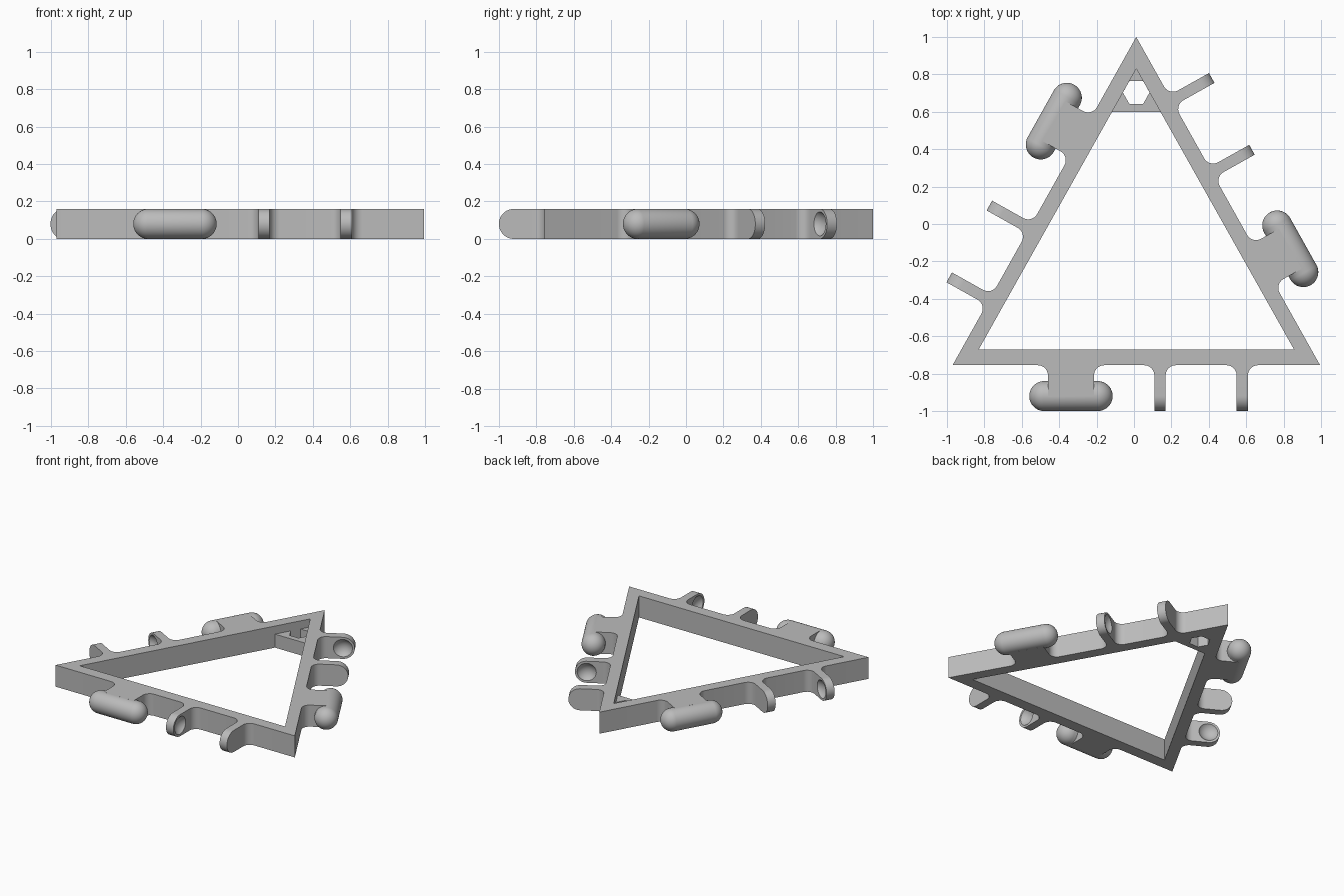
import bpy, bmesh, math
from mathutils import Vector, Matrix

cube = bpy.data.objects.get("Cube")
if cube:
    bpy.data.objects.remove(cube)

H, R = 0.16, 0.08              # frame height, peg radius
REACH = 0.165                  # distance from frame edge to peg axis
FILLET, STUB, POST_W, NECK_W = 0.055, 0.07, 0.03, 0.123
OUTER = [Vector(p) for p in ((-0.97, -0.755), (0.995, -0.755), (0.012, 1.0))]
INNER = [Vector(p) for p in ((-0.83, -0.67), (0.855, -0.67), (0.012, 0.83))]
# Along each side: peg centre, first post, second post
SIDES = {"front": (0.633, 1.109, 1.549),
         "left": (0.621, 1.183, 1.623),
         "right": (0.608, 1.17, 1.61)}

grey = bpy.data.materials.new("plain grey")
grey.use_nodes = True
grey.diffuse_color = (0.5, 0.5, 0.5, 1)
grey.node_tree.nodes["Principled BSDF"].inputs["Base Color"].default_value = (0.5, 0.5, 0.5, 1)
parts = []


def make(name, bm, matrix=None):
    bmesh.ops.recalc_face_normals(bm, faces=bm.faces)
    mesh = bpy.data.meshes.new(name)
    bm.to_mesh(mesh)
    bm.free()
    mesh.materials.append(grey)
    ob = bpy.data.objects.new(name, mesh)
    if matrix:
        ob.matrix_world = matrix
    bpy.context.collection.objects.link(ob)
    parts.append(ob)
    return ob


def prism(name, loops, depth, matrix=None):
    """Extrude an outline (with optional holes) along z."""
    bm = bmesh.new()
    edges = []
    for loop in loops:
        vs = [bm.verts.new((p[0], p[1], 0)) for p in loop]
        edges += [bm.edges.new((v, vs[i - 1])) for i, v in enumerate(vs)]
    bmesh.ops.triangle_fill(bm, edges=edges, use_beauty=True, normal=(0, 0, 1))
    ext = bmesh.ops.extrude_face_region(bm, geom=bm.faces[:])
    moved = [g for g in ext["geom"] if isinstance(g, bmesh.types.BMVert)]
    bmesh.ops.translate(bm, verts=moved, vec=(0, 0, depth))
    return make(name, bm, matrix)


def capsule(name, half, matrix):
    """Round-ended rod along local x."""
    bm = bmesh.new()
    bmesh.ops.create_uvsphere(bm, u_segments=48, v_segments=25, radius=R)
    for v in bm.verts:
        v.co.z += math.copysign(half, v.co.z)
    bmesh.ops.rotate(bm, verts=bm.verts, matrix=Matrix.Rotation(math.pi / 2, 3, "Y"))
    return make(name, bm, matrix)


def tab(centre, half, height, steps=10):
    """Filleted tab outline as (along, out) pairs."""
    left = []
    for i in range(steps + 1):
        t = math.pi / 2 * i / steps
        left.append((-half - FILLET + FILLET * math.sin(t), FILLET - FILLET * math.cos(t)))
    left.append((-half, height))
    right = [(-a, o) for a, o in reversed(left)]
    return [(centre + a, o) for a, o in left + right]


outline = []
for i, (side, (peg, post_a, post_b)) in enumerate(SIDES.items()):
    start = OUTER[i]
    d = (OUTER[(i + 1) % 3] - start).normalized()
    n = Vector((d.y, -d.x))

    # Frame edge with peg neck and post roots
    outline.append(start)
    for a, o in (tab(peg, NECK_W, REACH) + tab(post_a, POST_W, STUB)
                 + tab(post_b, POST_W, STUB)):
        outline.append(start + d * a + n * o)

    def place(along, out, z=H / 2):
        p = start + d * along + n * out
        return Matrix.Translation((p.x, p.y, z)) @ Matrix.Rotation(math.atan2(d.y, d.x), 4, "Z")

    # Round-ended peg
    capsule(side + "_peg", 0.143, place(peg, REACH))

    # Posts with rounded tips, dished on their facing sides
    profile = [(STUB, H / 2), (STUB, -H / 2)]
    for k in range(25):
        t = -math.pi / 2 + math.pi * k / 24
        profile.append((REACH + R * math.cos(t), R * math.sin(t)))
    # Local axes: profile x -> outward, profile y -> up, depth -> along the side
    axes = Matrix(((0, 0, 1, -POST_W), (-1, 0, 0, 0), (0, 1, 0, 0), (0, 0, 0, 1)))
    for label, along, facing in (("first", post_a, 1), ("second", post_b, -1)):
        post = prism(f"{side}_{label}_post", [profile], 2 * POST_W, place(along, 0) @ axes)
        cutter = capsule("socket_cutter", 0.0, place(along + facing * (POST_W + 0.047), REACH))
        cutter.hide_render = True
        mod = post.modifiers.new("socket", "BOOLEAN")
        mod.operation, mod.object, mod.solver = "DIFFERENCE", cutter, "EXACT"
        bpy.context.view_layer.update()
        dished = bpy.data.meshes.new_from_object(
            post.evaluated_get(bpy.context.evaluated_depsgraph_get()))
        post.modifiers.clear()
        post.data = dished
        parts.remove(cutter)
        bpy.data.objects.remove(cutter)

prism("triangle_frame", [outline, INNER], H)

# Thin web in the back corner with a six-sided hole
apex = INNER[2]
slope = (apex.x - INNER[0].x) / (apex.y - INNER[0].y)
half = (apex.y - 0.6) * slope + 0.01
web = [(apex.x - half, 0.6), (apex.x + half, 0.6), (apex.x, apex.y + 0.02)]
hole = [(apex.x + 0.072 * math.cos(k * math.pi / 3), 0.703 + 0.072 * math.sin(k * math.pi / 3))
        for k in range(6)]
# Keep the hole inside the corner walls
hole = [(apex.x + max(-1, min(1, (apex.y - y) * slope / max(abs(x - apex.x), 0.001))) * (x - apex.x), y)
        for x, y in hole]
prism("corner_web", [web, hole], 0.1)

bpy.ops.object.select_all(action="DESELECT")
for ob in parts:
    ob.select_set(True)
bpy.context.view_layer.objects.active = parts[0]
bpy.ops.object.shade_smooth_by_angle(angle=math.radians(30))
